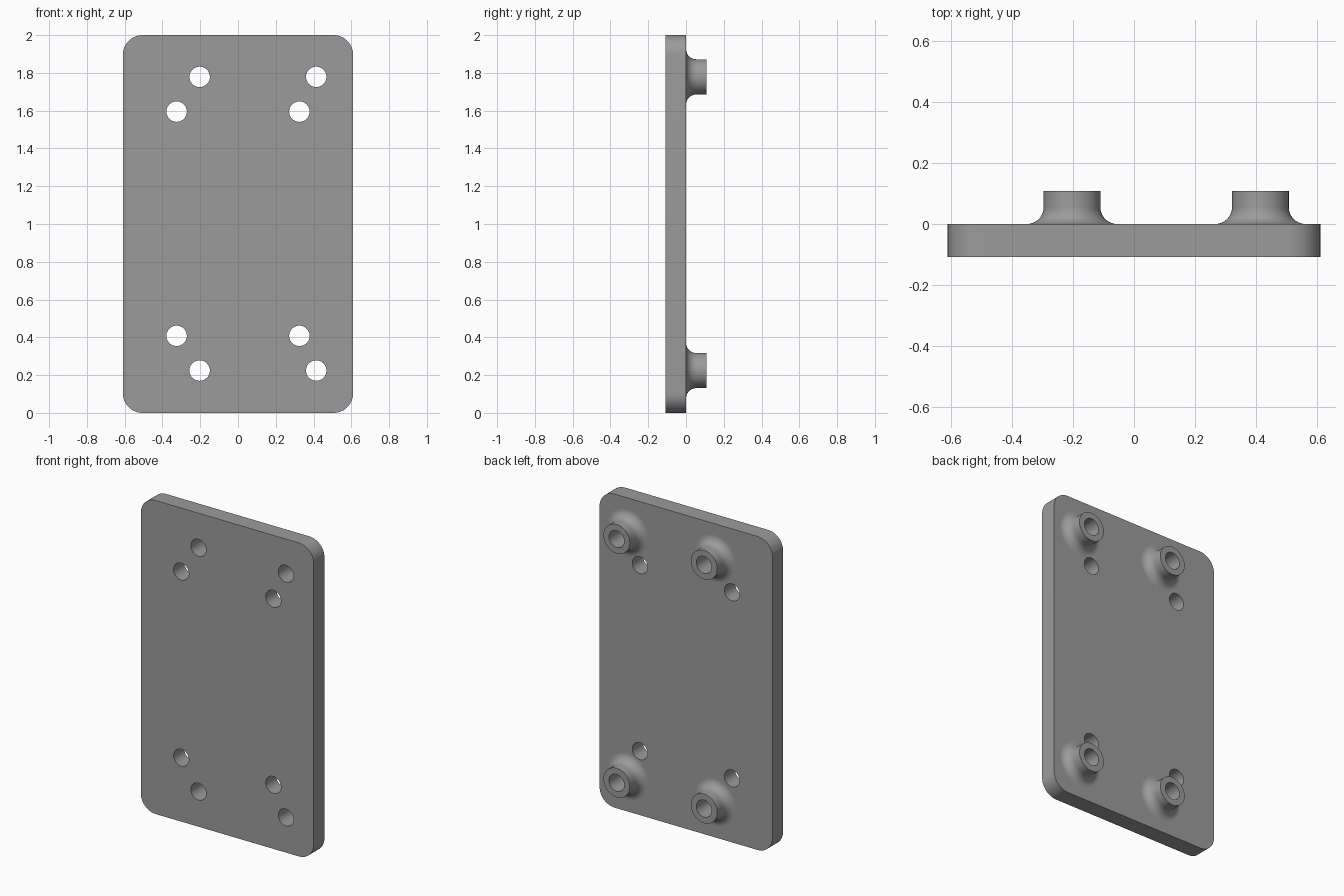
import bpy, bmesh, math
from mathutils import Matrix

if "Cube" in bpy.data.objects:
    bpy.data.objects.remove(bpy.data.objects["Cube"])

THICK = 0.108        # plate thickness and boss height
HALF_W, HEIGHT, CORNER = 0.61, 2.0, 0.105
HOLE_R, BOSS_R, FILLET = 0.054, 0.093, 0.055
ROWS_BOSS, ROWS_HOLE = (0.224, 1.779), (0.408, 1.595)
BOSSES = [(x, z) for x in (-0.203, 0.414) for z in ROWS_BOSS]
HOLES = [(x, z) for x in (-0.325, 0.325) for z in ROWS_HOLE]
SEG = 48

grey = bpy.data.materials.new("grey")
grey.diffuse_color = (0.33, 0.33, 0.33, 1)
grey.use_nodes = True
grey.node_tree.nodes["Principled BSDF"].inputs["Base Color"].default_value = grey.diffuse_color


def make_object(name, bm):
    bmesh.ops.recalc_face_normals(bm, faces=bm.faces)
    mesh = bpy.data.meshes.new(name)
    bm.to_mesh(mesh)
    bm.free()
    obj = bpy.data.objects.new(name, mesh)
    bpy.context.collection.objects.link(obj)
    mesh.materials.append(grey)
    return obj


def turned(name, profile, spots):
    """Solid turned around the y axis from (radius, y) points, repeated at each (x, z)."""
    bm = bmesh.new()
    for x, z in spots:
        rings = []
        for r, y in profile:
            rings.append([bm.verts.new((x + r * math.cos(2 * math.pi * i / SEG), y,
                                        z + r * math.sin(2 * math.pi * i / SEG)))
                          for i in range(SEG)])
        for a, b in zip(rings, rings[1:]):
            for i in range(SEG):
                j = (i + 1) % SEG
                bm.faces.new((a[i], a[j], b[j], b[i]))
        bm.faces.new(rings[0])
        bm.faces.new(rings[-1])
    return make_object(name, bm)


def combine(target, tool, operation):
    mod = target.modifiers.new(operation, 'BOOLEAN')
    mod.operation, mod.object, mod.solver = operation, tool, 'EXACT'
    bpy.context.view_layer.objects.active = target
    bpy.ops.object.modifier_apply(modifier=mod.name)
    bpy.data.objects.remove(tool)


# Plate: a slab with its four short corner edges rounded
bm = bmesh.new()
bmesh.ops.create_cube(bm, size=1, matrix=Matrix.Translation((0, -THICK / 2, HEIGHT / 2))
                      @ Matrix.Diagonal((2 * HALF_W, THICK, HEIGHT, 1)))
corners = [e for e in bm.edges if abs(e.verts[0].co.y - e.verts[1].co.y) > 0.01]
bmesh.ops.bevel(bm, geom=corners, offset=CORNER, segments=12, profile=0.5, affect='EDGES')
plate = make_object("mounting_plate", bm)

# Standoff bosses with a concave fillet flowing into the back of the plate
profile = [(BOSS_R + FILLET, -0.03)]
for i in range(11):
    a = math.pi / 2 * i / 10
    profile.append((BOSS_R + FILLET * (1 - math.sin(a)), FILLET * (1 - math.cos(a))))
profile.append((BOSS_R, THICK))
combine(plate, turned("bosses", profile, BOSSES), 'UNION')

# Through holes: in the bosses and in the bare plate
drill = [(HOLE_R, -THICK - 0.1), (HOLE_R, THICK + 0.1)]
combine(plate, turned("drills", drill, BOSSES + HOLES), 'DIFFERENCE')

# Smooth round walls, flat plate and boss faces
bpy.ops.object.select_all(action='DESELECT')
plate.select_set(True)
bpy.context.view_layer.objects.active = plate
bpy.ops.object.shade_smooth_by_angle(angle=math.radians(30))
for face in plate.data.polygons:
    if abs(face.normal.y) > 0.9999:
        face.use_smooth = False
